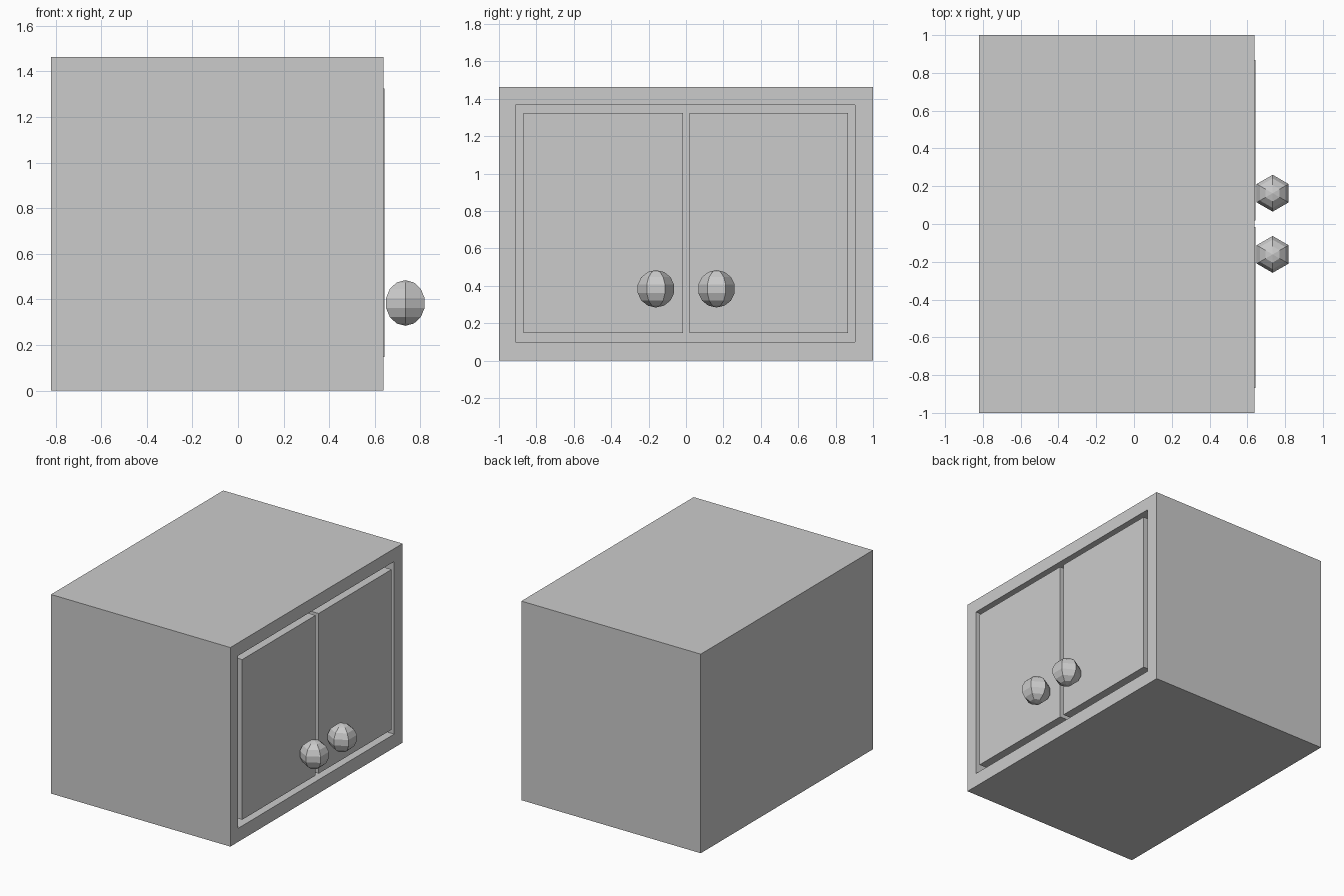
import bpy, bmesh
from mathutils import Matrix

if "Cube" in bpy.data.objects:
    bpy.data.objects.remove(bpy.data.objects["Cube"])

FRONT = 0.638          # x of the cabinet's door side
DEPTH = 0.09           # how far the door opening is sunk in


def make(name, bm):
    bmesh.ops.recalc_face_normals(bm, faces=bm.faces)
    mesh = bpy.data.meshes.new(name)
    bm.to_mesh(mesh)
    bm.free()
    obj = bpy.data.objects.new(name, mesh)
    bpy.context.collection.objects.link(obj)
    return obj


def box_mesh(x, y, z):
    bm = bmesh.new()
    size = [b - a for a, b in (x, y, z)]
    mid = [(a + b) / 2 for a, b in (x, y, z)]
    bmesh.ops.create_cube(bm, size=1, matrix=Matrix.Translation(mid) @ Matrix.Diagonal((*size, 1)))
    return bm


# Cabinet body with a framed recess in the +x side
bm = box_mesh((-0.82, FRONT), (-1, 1), (0, 1.463))
front = max(bm.faces, key=lambda f: f.calc_center_median().x)
bmesh.ops.inset_region(bm, faces=[front], thickness=0.1)
for v in front.verts:
    v.co.y = 0.903 if v.co.y > 0 else -0.911
    v.co.z = 1.368 if v.co.z > 0.7 else 0.1
new = bmesh.ops.extrude_discrete_faces(bm, faces=[front])["faces"]
bmesh.ops.translate(bm, verts=new[0].verts, vec=(-DEPTH, 0, 0))
make("cabinet_body", bm)

# Two doors filling the recess, each with a low-poly round knob
for side, span, knob_y in (("left", (-0.868, -0.016), -0.161), ("right", (0.019, 0.867), 0.163)):
    make(side + "_door", box_mesh((FRONT - DEPTH, FRONT + 0.004), span, (0.148, 1.325)))

    bm = bmesh.new()
    bmesh.ops.create_uvsphere(bm, u_segments=6, v_segments=7, radius=0.1)
    # corners of the six-sided knob point sideways along y
    if max(v.co.x for v in bm.verts) > max(v.co.y for v in bm.verts):
        bmesh.ops.rotate(bm, verts=bm.verts, matrix=Matrix.Rotation(1.5707963, 3, "Z"))
    bmesh.ops.translate(bm, verts=bm.verts, vec=(0.734, knob_y, 0.384))
    make(side + "_knob", bm)
